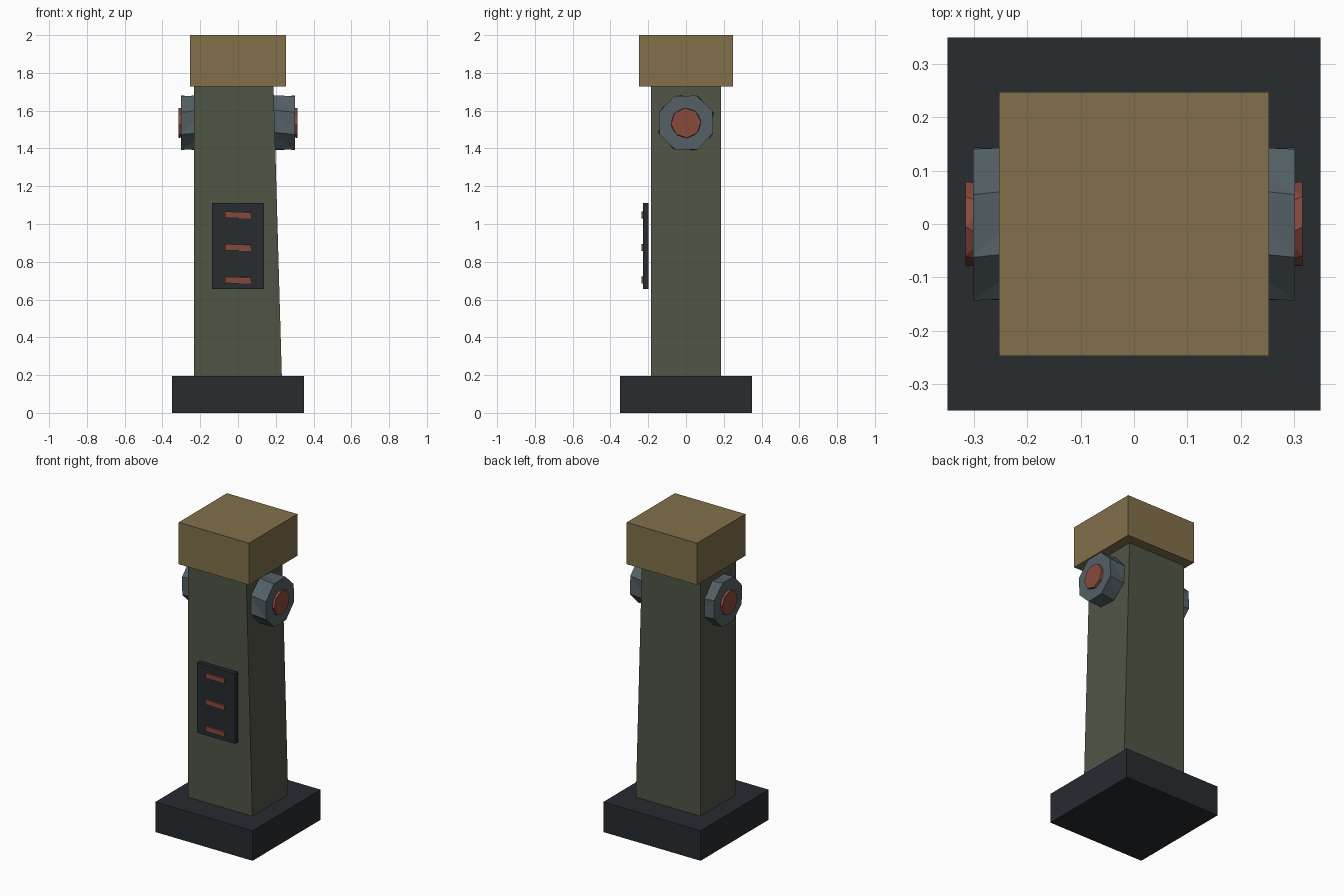
import bpy, bmesh
from math import radians, cos, sin, pi

if "Cube" in bpy.data.objects:
    bpy.data.objects.remove(bpy.data.objects["Cube"])


def material(name, rgb):
    m = bpy.data.materials.new(name)
    m.diffuse_color = (*rgb, 1)
    m.use_nodes = True
    m.node_tree.nodes["Principled BSDF"].inputs["Base Color"].default_value = m.diffuse_color
    return m


DARK = material("dark_metal", (0.020, 0.025, 0.030))
GREEN = material("green_paint", (0.080, 0.090, 0.060))
GOLD = material("tan_cap", (0.22, 0.16, 0.068))
STEEL = material("steel", (0.088, 0.118, 0.132))
RED = material("red_lamp", (0.25, 0.068, 0.046))


def loft(name, lower, upper, mat):
    """Closed solid between two matching outlines."""
    bm = bmesh.new()
    a = [bm.verts.new(p) for p in lower]
    b = [bm.verts.new(p) for p in upper]
    n = len(a)
    bm.faces.new(a)
    bm.faces.new(b)
    for i in range(n):
        j = (i + 1) % n
        if n == 4:
            bm.faces.new((a[i], a[j], b[j], b[i]))
        else:  # twisted sides are split into triangles
            bm.faces.new((a[i], a[j], b[j]))
            bm.faces.new((a[i], b[j], b[i]))
    bmesh.ops.recalc_face_normals(bm, faces=bm.faces)
    me = bpy.data.meshes.new(name)
    bm.to_mesh(me)
    bm.free()
    me.materials.append(mat)
    ob = bpy.data.objects.new(name, me)
    bpy.context.collection.objects.link(ob)
    return ob


def rect(x0, x1, y, z):
    return [(x0, -y, z), (x1, -y, z), (x1, y, z), (x0, y, z)]


def ring(x, z, r, turn):
    return [(x, r * cos(t), z + r * sin(t))
            for t in (radians(turn) + i * pi / 4 for i in range(8))]


def box(name, x, y, z, mat):
    lo, hi = ([(x[0], y[0], h), (x[1], y[0], h), (x[1], y[1], h), (x[0], y[1], h)] for h in z)
    return loft(name, lo, hi, mat)


# base, column leaning in on its right side, and cap
loft("base", rect(-0.35, 0.35, 0.35, 0), rect(-0.35, 0.35, 0.35, 0.195), DARK)
loft("column", rect(-0.232, 0.232, 0.184, 0.195), rect(-0.232, 0.188, 0.184, 1.73), GREEN)
loft("cap", rect(-0.253, 0.253, 0.248, 1.728), rect(-0.253, 0.253, 0.248, 2.0), GOLD)

# octagonal side housings with lamps
for side, s in (("left", -1), ("right", 1)):
    loft(side + "_lamp_housing", ring(s * 0.17, 1.536, 0.154, 18.5),
         ring(s * 0.302, 1.536, 0.154, 24), STEEL)
    loft(side + "_lamp", ring(s * 0.28, 1.535, 0.081, 18),
         ring(s * 0.316, 1.535, 0.079, 4), RED)

# front panel with three indicator bars
box("front_panel", (-0.137, 0.137), (-0.227, -0.198), (0.656, 1.112), DARK)
for i, z in enumerate((0.703, 0.876, 1.048)):
    left = [(-0.068, y, z + h) for y, h in
            ((-0.236, -0.016), (-0.218, -0.018), (-0.218, 0.018), (-0.236, 0.018))]
    right = [(0.068, y, z + h) for y, h in
             ((-0.234, -0.019), (-0.218, -0.016), (-0.218, 0.018), (-0.236, 0.013))]
    loft(f"indicator_bar_{i + 1}", left, right, RED)
